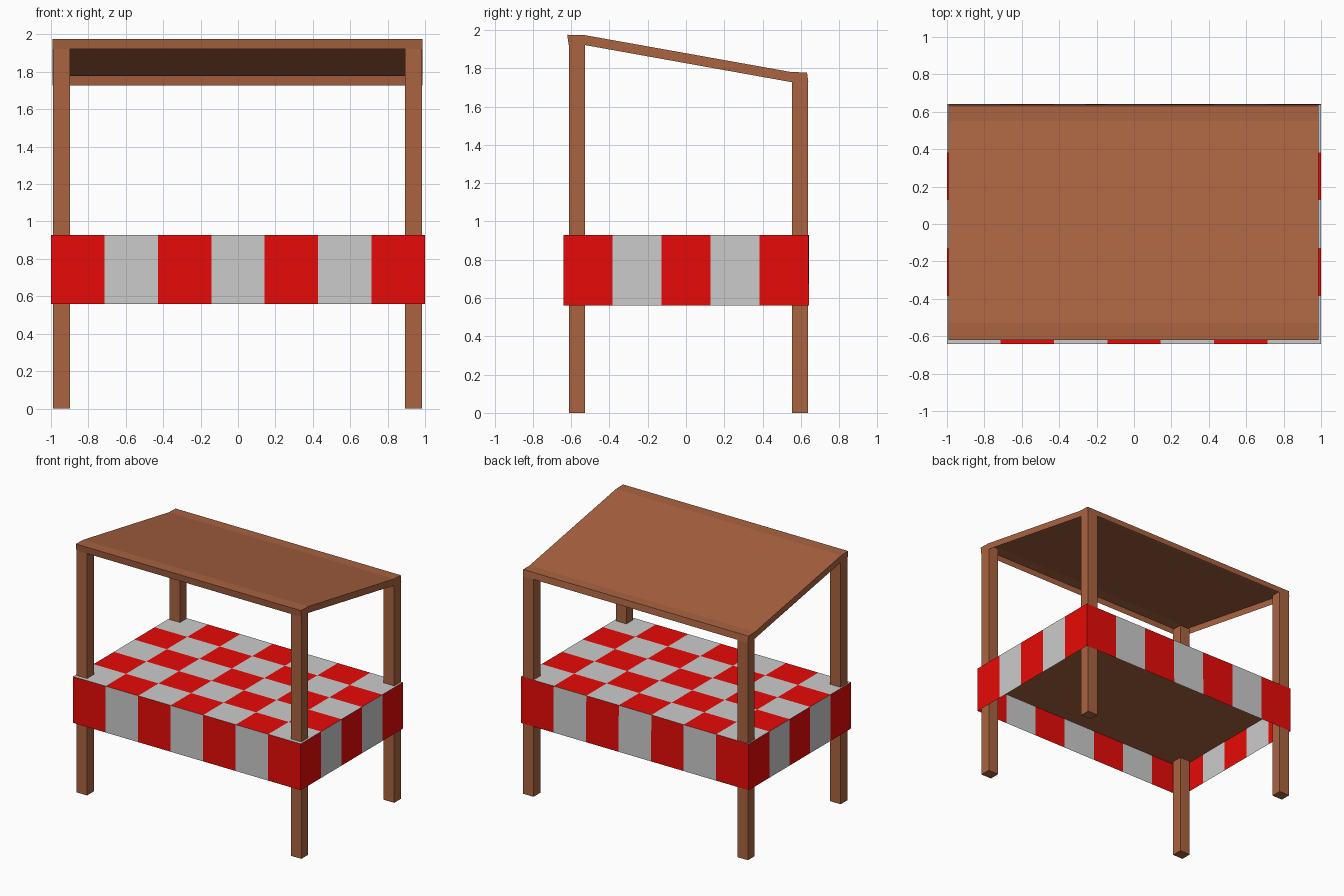
import bpy, bmesh

if "Cube" in bpy.data.objects:
    bpy.data.objects.remove(bpy.data.objects["Cube"])


def material(name, rgb):
    m = bpy.data.materials.new(name)
    m.diffuse_color = (*rgb, 1)
    m.use_nodes = True
    m.node_tree.nodes["Principled BSDF"].inputs["Base Color"].default_value = m.diffuse_color
    return m


WOOD = material("wood", (0.40, 0.125, 0.052))
RED = material("red_cloth", (0.8, 0.003, 0.002))
PALE = material("pale_cloth", (0.6, 0.6, 0.6))


def finish(name, bm, mats):
    me = bpy.data.meshes.new(name)
    bm.to_mesh(me)
    bm.free()
    for m in mats:
        me.materials.append(m)
    ob = bpy.data.objects.new(name, me)
    bpy.context.collection.objects.link(ob)
    return ob


def sheet(bm, points, mat=0):
    bm.faces.new([bm.verts.new(p) for p in points]).material_index = int(mat)


def box(name, x0, x1, y0, y1, z0, z1):
    bm = bmesh.new()
    bmesh.ops.create_cube(bm, size=1)
    bmesh.ops.scale(bm, verts=bm.verts, vec=(x1 - x0, y1 - y0, z1 - z0))
    bmesh.ops.translate(bm, verts=bm.verts,
                        vec=((x0 + x1) / 2, (y0 + y1) / 2, (z0 + z1) / 2))
    return finish(name, bm, [WOOD])


# Four posts, the front pair taller
for side, x0 in (("left", -0.99), ("right", 0.893)):
    box(f"front_{side}_post", x0, x0 + 0.092, -0.612, -0.527, 0, 1.96)
    box(f"back_{side}_post", x0, x0 + 0.092, 0.553, 0.637, 0, 1.74)

# Thin sloping roof: an open-bottomed shell with level lips and a shallow rim
X0, X1 = -0.991, 0.987
UPPER = [(-0.62, 1.975), (-0.53, 1.973), (0.55, 1.78), (0.632, 1.778)]
LOWER = [(-0.613, 1.921), (-0.528, 1.921), (0.553, 1.727), (0.639, 1.727)]
bm = bmesh.new()
for k in range(3):
    (ya, za), (yb, zb) = UPPER[k:k + 2]
    (yc, zc), (yd, zd) = LOWER[k:k + 2]
    sheet(bm, [(X0, ya, za), (X1, ya, za), (X1, yb, zb), (X0, yb, zb)])
    sheet(bm, [(X1, yc, zc), (X1, yd, zd), (X1, yb, zb), (X1, ya, za)])
    sheet(bm, [(X0, yd, zd), (X0, yc, zc), (X0, ya, za), (X0, yb, zb)])
sheet(bm, [(X0, *LOWER[0]), (X1, *LOWER[0]), (X1, *UPPER[0]), (X0, *UPPER[0])])
sheet(bm, [(X1, *LOWER[3]), (X0, *LOWER[3]), (X0, *UPPER[3]), (X1, *UPPER[3])])
bmesh.ops.remove_doubles(bm, verts=bm.verts, dist=0.001)
finish("roof", bm, [WOOD])

# Checked cloth: 7 x 5 top with a striped skirt on all sides
NX, NY, HX, FRONT, BACK, TOP, HEM = 7, 5, 1.0, -0.641, 0.639, 0.928, 0.56
bm = bmesh.new()


def px(i):
    return -HX + 2 * HX * i / NX


def py(j):
    return FRONT + (BACK - FRONT) * j / NY


def drop(a, b, k):
    sheet(bm, [(*a, HEM), (*b, HEM), (*b, TOP), (*a, TOP)], k % 2 == 0)


for i in range(NX):
    drop((px(i), FRONT), (px(i + 1), FRONT), i)
    drop((px(i + 1), BACK + 0.003), (px(i), BACK + 0.003), i)
    for j in range(NY):
        sheet(bm, [(px(i), py(j), TOP), (px(i + 1), py(j), TOP),
                   (px(i + 1), py(j + 1), TOP), (px(i), py(j + 1), TOP)], (i + j) % 2)
for j in range(NY):
    drop((HX, py(j)), (HX, py(j + 1)), j)
    drop((-HX, py(j + 1)), (-HX, py(j)), j)
bmesh.ops.remove_doubles(bm, verts=bm.verts, dist=0.004)
finish("table_cloth", bm, [PALE, RED])

# Thin table board hung inside the cloth
bm = bmesh.new()
Z = 0.81
sheet(bm, [(-HX, FRONT, Z), (-HX, BACK, Z), (HX, BACK, Z), (HX, FRONT, Z)])
finish("table_board", bm, [WOOD])
